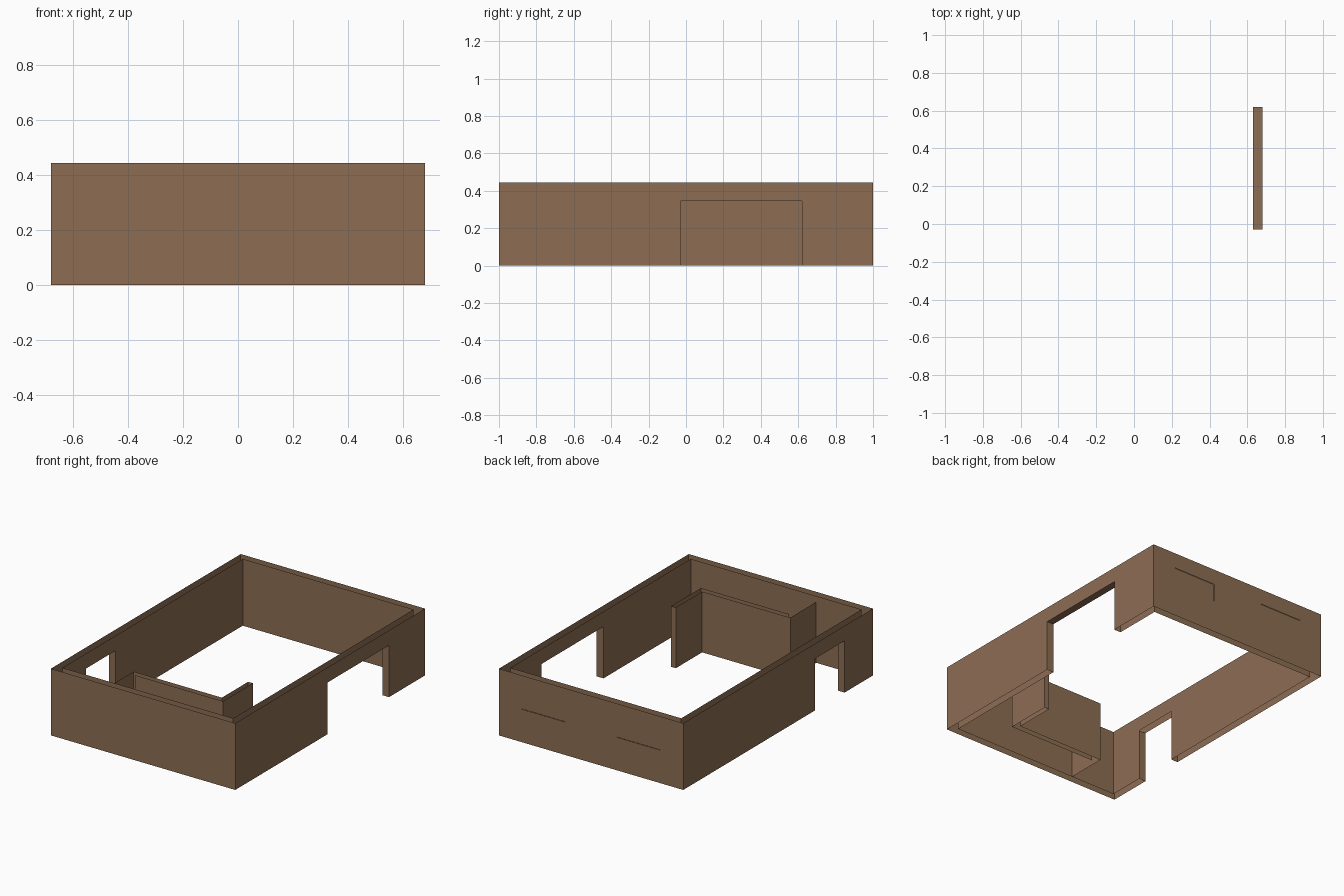
import bpy

if "Cube" in bpy.data.objects:
    bpy.data.objects.remove(bpy.data.objects["Cube"])

H = 0.445            # wall height
DOOR = 0.345         # door height
XO, YO = 0.68, 1.0   # outer skin
XI, YI = 0.63, 0.95  # inner skin

brown = bpy.data.materials.new("wall_brown")
brown.diffuse_color = (0.27, 0.155, 0.088, 1)
brown.use_nodes = True
brown.node_tree.nodes["Principled BSDF"].inputs["Base Color"].default_value = brown.diffuse_color


def build(name, faces):
    """Object from a list of polygons."""
    verts, polys = [], []
    for f in faces:
        polys.append(range(len(verts), len(verts) + len(f)))
        verts += f
    me = bpy.data.meshes.new(name)
    me.from_pydata(verts, [], [list(p) for p in polys])
    me.materials.append(brown)
    ob = bpy.data.objects.new(name, me)
    bpy.context.collection.objects.link(ob)
    return ob


def panel(p, q, z0=0.0, z1=H):
    """Upright sheet from p to q, facing to the right of that direction."""
    return [(*p, z0), (*q, z0), (*q, z1), (*p, z1)]


def door_panel(x, ya, yb, d0, d1):
    """Upright sheet along y with a doorway from d0 to d1."""
    return [(x, ya, 0), (x, d0, 0), (x, d0, DOOR), (x, d1, DOOR),
            (x, d1, 0), (x, yb, 0), (x, yb, H), (x, ya, H)]


# doorways: right wall is wide, left wall is narrow
R0, R1 = -0.03, 0.62
L0, L1 = -0.70, -0.39

# right and left walls: open-topped double skins with door jambs
build("right_wall", [
    door_panel(XO, -YO, YO, R0, R1),
    door_panel(XI, YI, -YI, R1, R0),
    panel((XO, R0), (XI, R0), 0, DOOR)[::-1],
    panel((XI, R1), (XO, R1), 0, DOOR),
])
build("right_door_lintel", [[(XI, R0, DOOR), (XI, R1, DOOR), (XO, R1, DOOR), (XO, R0, DOOR)]])
build("left_wall", [
    door_panel(-XO, YO, -YO, L1, L0),
    door_panel(-XI, -YI, YI, L0, L1),
    panel((-XI, L0), (-XO, L0), 0, DOOR),
    panel((-XO, L1), (-XI, L1), 0, DOOR),
])

# front wall
build("front_wall", [panel((-XO, -YO), (XO, -YO)), panel((XI, -YI), (-XI, -YI))])

# back wall with two window recesses
WX0, WX1, WZ0, WZ1 = 0.19, 0.51, 0.22, 0.34
xs = [XO, WX1, WX0, -WX0, -WX1, -XO]
back = [panel((-XI, YI), (XI, YI))]
for i, (a, b) in enumerate(zip(xs, xs[1:])):
    if i in (1, 3):
        back += [panel((a, YO), (b, YO), 0, WZ0), panel((a, YO), (b, YO), WZ1, H)]
        build("back_window", [panel((a, YO - 0.003), (b, YO - 0.003), WZ0, WZ1)])
    else:
        back.append(panel((a, YO), (b, YO)))
build("back_wall", back)

# inner partition: L-shaped double skin plus a single side sheet
PH = 0.405
PX0, PX1, PX2 = -0.295, 0.355, 0.39
PY0, PY1, PY2 = -0.715, -0.677, -0.40
build("partition", [
    panel((PX1, PY1), (PX0, PY1), 0, PH),
    panel((PX1, PY2), (PX1, PY1), 0, PH),
    panel((PX2, PY2), (PX1, PY2), 0, PH),
    panel((PX2, PY0), (PX2, PY2), 0, PH),
    panel((-0.26, PY0), (PX2, PY0), 0, PH),
    panel((PX0, PY1), (PX0, -YI), 0, PH),
])
